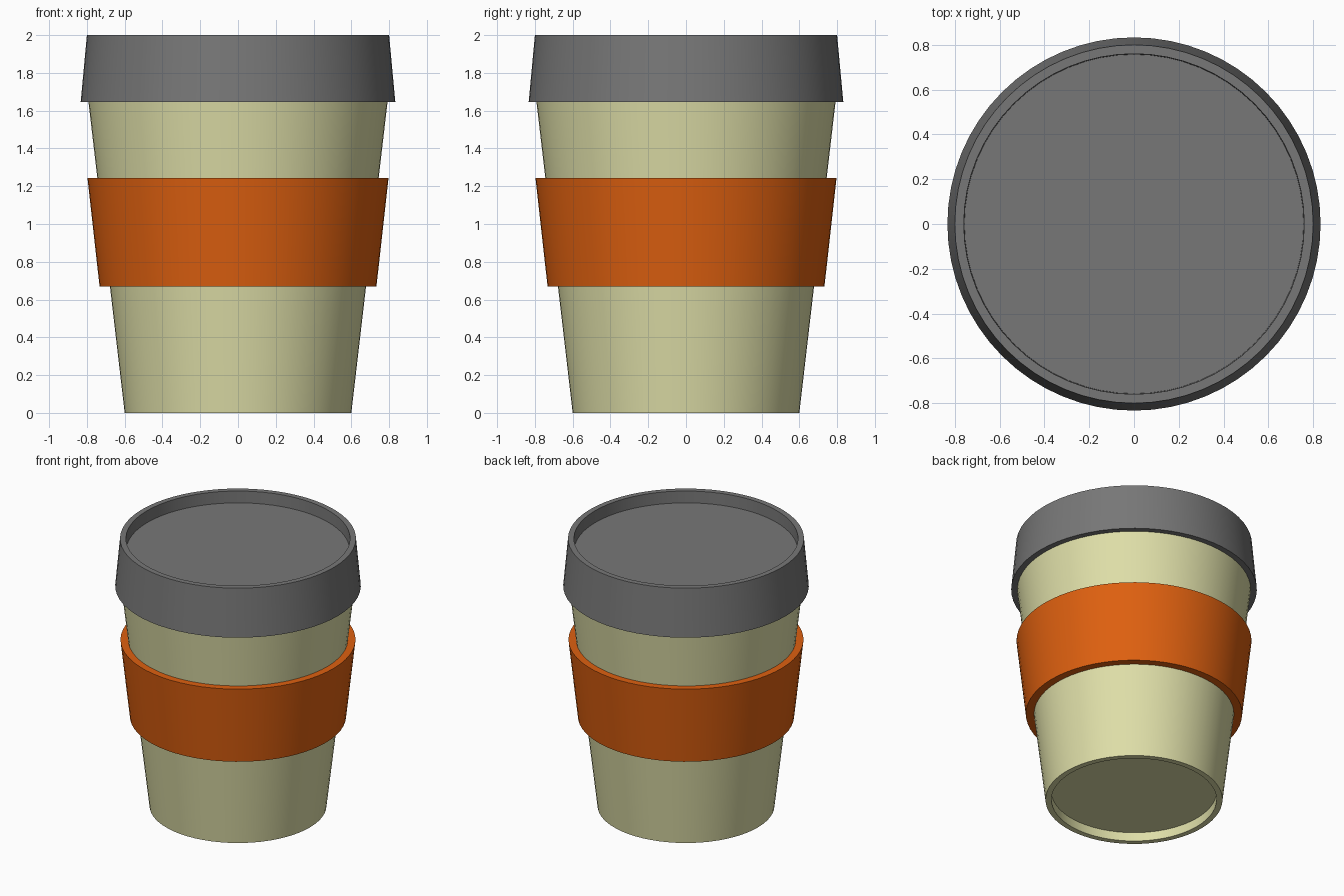
import bpy, bmesh, math

if "Cube" in bpy.data.objects:
    bpy.data.objects.remove(bpy.data.objects["Cube"])

SEGMENTS = 64


def material(name, colour):
    m = bpy.data.materials.new(name)
    m.diffuse_color = (*colour, 1.0)
    m.use_nodes = True
    m.node_tree.nodes["Principled BSDF"].inputs["Base Color"].default_value = m.diffuse_color
    return m


def lathe(name, profile, mat, closed=False):
    """Spin an (r, z) outline, listed bottom to top on the outside, around z."""
    bm = bmesh.new()
    rings = []
    for r, z in profile:
        if r == 0:
            rings.append([bm.verts.new((0, 0, z))] * SEGMENTS)
        else:
            rings.append([bm.verts.new((r * math.cos(a), r * math.sin(a), z))
                          for a in (2 * math.pi * i / SEGMENTS for i in range(SEGMENTS))])
    pairs = list(zip(rings, rings[1:]))
    if closed:
        pairs.append((rings[-1], rings[0]))
    for low, high in pairs:
        for i in range(SEGMENTS):
            j = (i + 1) % SEGMENTS
            corners = [low[i], low[j], high[j], high[i]]
            bm.faces.new(list(dict.fromkeys(corners)))
    bmesh.ops.recalc_face_normals(bm, faces=bm.faces)
    mesh = bpy.data.meshes.new(name)
    bm.to_mesh(mesh)
    bm.free()
    mesh.materials.append(mat)
    obj = bpy.data.objects.new(name, mesh)
    bpy.context.collection.objects.link(obj)
    bpy.ops.object.select_all(action='DESELECT')
    obj.select_set(True)
    bpy.context.view_layer.objects.active = obj
    bpy.ops.object.shade_smooth_by_angle(angle=math.radians(30))
    return obj


cream = material("cream", (0.73, 0.73, 0.39))
orange = material("orange", (0.73, 0.117, 0.005))
grey = material("grey", (0.185, 0.185, 0.185))

# Tapered cup with a recessed base; its top is hidden in the lid
lathe("cup_body", [(0, 0.065), (0.56, 0.065), (0.56, 0), (0.60, 0),
                   (0.798, 1.70), (0, 1.70)], cream)

# Grip band around the cup, its inner wall just inside the cup surface
lathe("sleeve", [(0.67, 0.67), (0.733, 0.67), (0.797, 1.243), (0.737, 1.243)],
      orange, closed=True)

# Lid with a raised rim around a sunken top
lathe("lid", [(0, 1.645), (0.833, 1.645), (0.80, 2.0), (0.76, 2.0),
              (0.757, 1.913), (0, 1.913)], grey)
